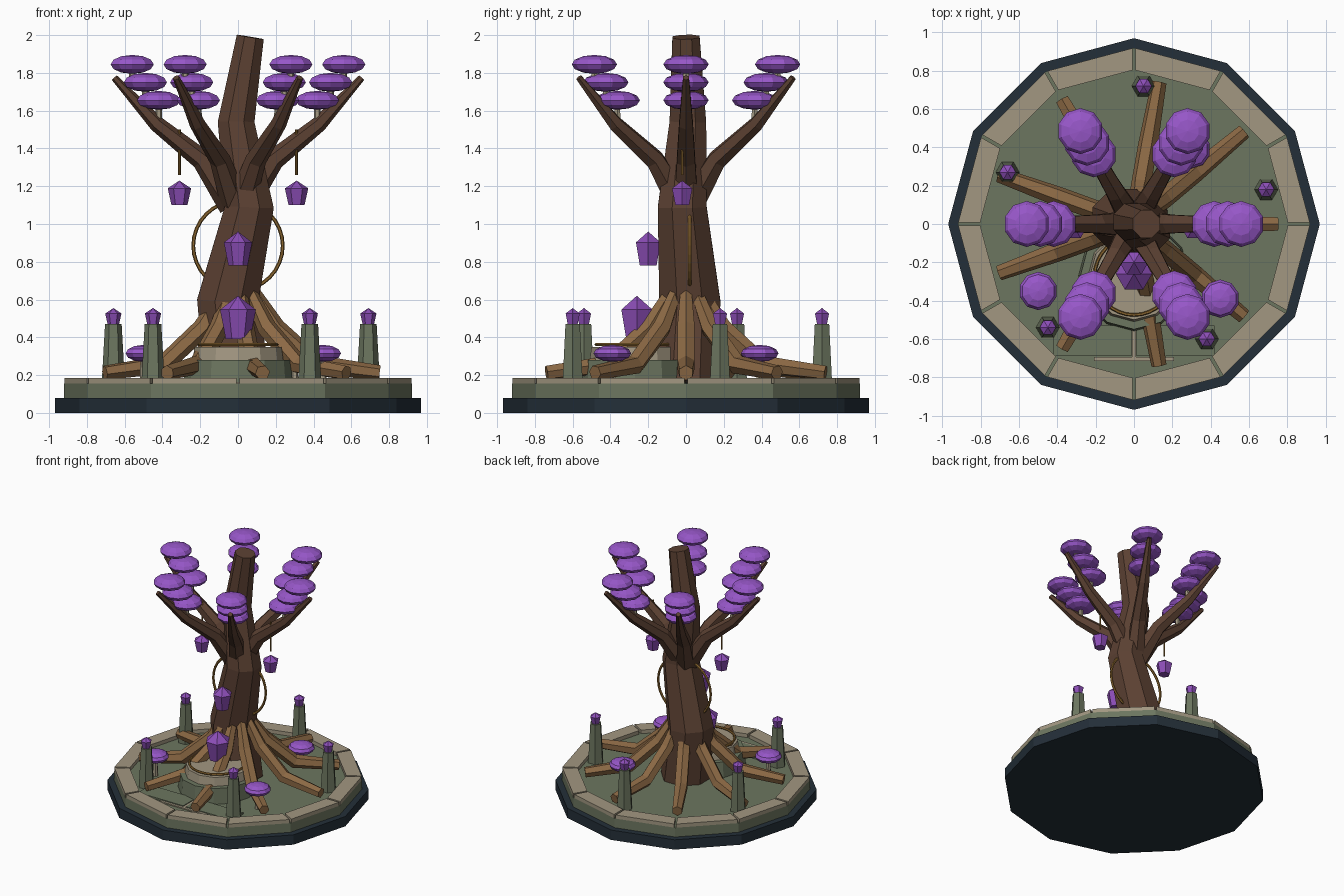
import bpy, bmesh, math
from mathutils import Vector, Matrix

if "Cube" in bpy.data.objects:
    bpy.data.objects.remove(bpy.data.objects["Cube"])


def material(name, rgb):
    m = bpy.data.materials.new(name)
    m.use_nodes = True
    m.diffuse_color = (*rgb, 1)
    m.node_tree.nodes["Principled BSDF"].inputs["Base Color"].default_value = (*rgb, 1)
    return m


NAVY = material("dark navy", (0.017, 0.028, 0.04))
STONE = material("green stone", (0.15, 0.18, 0.115))
PALE = material("pale stone", (0.36, 0.31, 0.22))
BARK = material("dark bark", (0.105, 0.052, 0.032))
WOOD = material("root wood", (0.26, 0.14, 0.058))
PURPLE = material("canopy purple", (0.31, 0.095, 0.58))
CRYSTAL = material("crystal purple", (0.26, 0.075, 0.47))
GOLD = material("old gold", (0.27, 0.14, 0.03))


def finish(bm, name, mat):
    bmesh.ops.recalc_face_normals(bm, faces=bm.faces)
    mesh = bpy.data.meshes.new(name)
    bm.to_mesh(mesh)
    bm.free()
    mesh.materials.append(mat)
    obj = bpy.data.objects.new(name, mesh)
    bpy.context.collection.objects.link(obj)
    return obj


def tube(name, mat, points, radii, sides, turn=0.0):
    """Faceted tube through points with a radius at each; zero radius makes a tip."""
    bm = bmesh.new()
    pts = [Vector(p) for p in points]
    rings = []
    for i, (p, r) in enumerate(zip(pts, radii)):
        tangent = pts[min(i + 1, len(pts) - 1)] - pts[max(i - 1, 0)]
        q = Vector((0, 0, 1)).rotation_difference(tangent)
        ring = []
        for k in range(sides):
            a = turn + math.tau * k / sides
            ring.append(bm.verts.new(p + q @ Vector((r * math.cos(a), r * math.sin(a), 0))))
        rings.append(ring)
    for a, b in zip(rings, rings[1:]):
        for k in range(sides):
            n = (k + 1) % sides
            bm.faces.new((a[k], a[n], b[n], b[k]))
    bm.faces.new(rings[0])
    bm.faces.new(rings[-1])
    bmesh.ops.remove_doubles(bm, verts=bm.verts, dist=1e-5)
    return finish(bm, name, mat)


def upright(name, mat, x, y, levels, sides, turn=0.0):
    """Vertical turned shape from (z, radius) levels."""
    return tube(name, mat, [(x, y, z) for z, r in levels], [r for z, r in levels], sides, turn)


def box(name, mat, low, high):
    low, high = Vector(low), Vector(high)
    bm = bmesh.new()
    bmesh.ops.create_cube(bm, size=1, matrix=Matrix.Translation((low + high) / 2)
                          @ Matrix.Diagonal((*(high - low), 1)))
    return finish(bm, name, mat)


def ring(name, centre, radius, thickness, tilt=0.0):
    bpy.ops.mesh.primitive_torus_add(location=centre, rotation=(tilt, 0, 0), major_radius=radius,
                                     minor_radius=thickness, major_segments=32, minor_segments=6)
    bpy.context.object.name = name
    bpy.context.object.data.materials.append(GOLD)


def crystal(name, x, y, low, high, radius):
    h = high - low
    upright(name, CRYSTAL, x, y, [(low, radius * 0.68), (low + h * 0.68, radius), (high, 0)], 6)


def mushroom(name, x, y, z, radius, half, stem):
    bm = bmesh.new()
    bmesh.ops.create_uvsphere(bm, u_segments=10, v_segments=6, radius=1,
                              matrix=Matrix.Translation((x, y, z)) @ Matrix.Diagonal((radius, radius, half, 1)))
    finish(bm, name + "_cap", PURPLE)
    upright(name + "_stem", PALE, x, y, [(z - stem, 0.02), (z, 0.016)], 6)


def polar(radius, angle, z):
    return (radius * math.cos(angle), radius * math.sin(angle), z)


# Plinth and paved floor
upright("plinth", NAVY, 0, 0, [(0, 0.97), (0.08, 0.97)], 12)
upright("stone_floor", STONE, 0, 0, [(0.08, 0.92), (0.155, 0.92)], 12)

# Rim blocks with narrow joints at the corners
for i in range(12):
    bm = bmesh.new()
    a0, a1 = math.tau * i / 12, math.tau * (i + 1) / 12
    corners = []
    for r in (0.805, 0.92):
        p, q = Vector(polar(r, a0, 0.155)), Vector(polar(r, a1, 0.155))
        gap = (q - p).normalized() * 0.008
        corners += [p + gap, q - gap]
    face = bm.faces.new([bm.verts.new(corners[k]) for k in (0, 1, 3, 2)])
    top = bmesh.ops.extrude_face_region(bm, geom=[face])["geom"]
    bmesh.ops.translate(bm, vec=(0, 0, 0.03), verts=[v for v in top if isinstance(v, bmesh.types.BMVert)])
    finish(bm, f"rim_block_{i + 1}", PALE)

# Front paving slabs and pale inlay
for side in (-1, 1):
    x0, x1 = sorted((side * 0.012, side * 0.42))
    box("front_slab", STONE, (x0, -0.69, 0.15), (x1, -0.53, 0.168))
box("inlay_stripe", PALE, (-0.01, -0.71, 0.15), (0.01, -0.53, 0.164))
box("inlay_bar", PALE, (-0.21, -0.715, 0.15), (0.21, -0.695, 0.164))

# Altar
upright("altar_base", STONE, 0, -0.27, [(0.15, 0.29), (0.28, 0.28)], 12)
upright("altar_top", PALE, 0, -0.27, [(0.28, 0.24), (0.348, 0.23)], 12)
ring("altar_ring", (0, -0.27, 0.362), 0.205, 0.009)
crystal("altar_crystal", 0, -0.26, 0.39, 0.62, 0.095)
crystal("floating_crystal", 0, -0.2, 0.78, 0.96, 0.075)

# Trunk
tube("trunk", BARK,
     [(0, 0, 0.15), (-0.055, 0.02, 0.59), (0.06, -0.02, 1.09), (-0.01, 0.01, 1.54), (0.065, 0, 1.99)],
     [0.19, 0.175, 0.14, 0.105, 0.078], 8, math.pi / 8)
ring("trunk_ring", (0, 0.02, 0.885), 0.237, 0.01, math.pi / 2)

# Roots, built from the outer tip up to the trunk
for i in range(9):
    a = math.tau * i / 9
    path = [polar(r, a, z) for r, z in ((0.75, 0.212), (0.42, 0.255), (0.2, 0.45), (0.09, 0.63))]
    tube(f"root_{i + 1}", WOOD, path, [0.04, 0.052, 0.052, 0.035], 6)

# Branches, each with three stacked canopy caps
for i in range(6):
    a = math.tau * i / 6
    path = [polar(r, a, z) for r, z in ((0.03, 1.1), (0.19, 1.34), (0.43, 1.53), (0.655, 1.775))]
    tube(f"branch_{i + 1}", BARK, path, [0.075, 0.056, 0.042, 0.018], 6)
    for r, z in ((0.42, 1.655), (0.49, 1.75), (0.56, 1.845)):
        mushroom(f"canopy_{i + 1}", *polar(r, a, z), 0.12, 0.05, 0.13)

# Hanging crystals on cords
for side, label in ((1, "left"), (-1, "right")):
    upright(f"{label}_cord", GOLD, side * 0.31, -0.02, [(1.26, 0.007), (1.5, 0.007)], 6)
    crystal(f"{label}_hanging_crystal", side * 0.31, -0.02, 1.1, 1.23, 0.062)

# Crystal-topped stone posts
for x, y in ((0.05, 0.72), (-0.66, 0.27), (0.69, 0.18), (-0.45, -0.54), (0.38, -0.6)):
    upright("stone_post", STONE, x, y, [(0.15, 0.062), (0.47, 0.044)], 6)
    crystal("post_crystal", x, y, 0.465, 0.555, 0.043)

# Ground mushrooms
for x, y in ((0.45, -0.39), (-0.5, -0.35), (0.3, 0.39)):
    mushroom("ground_mushroom", x, y, 0.315, 0.1, 0.045, 0.165)
